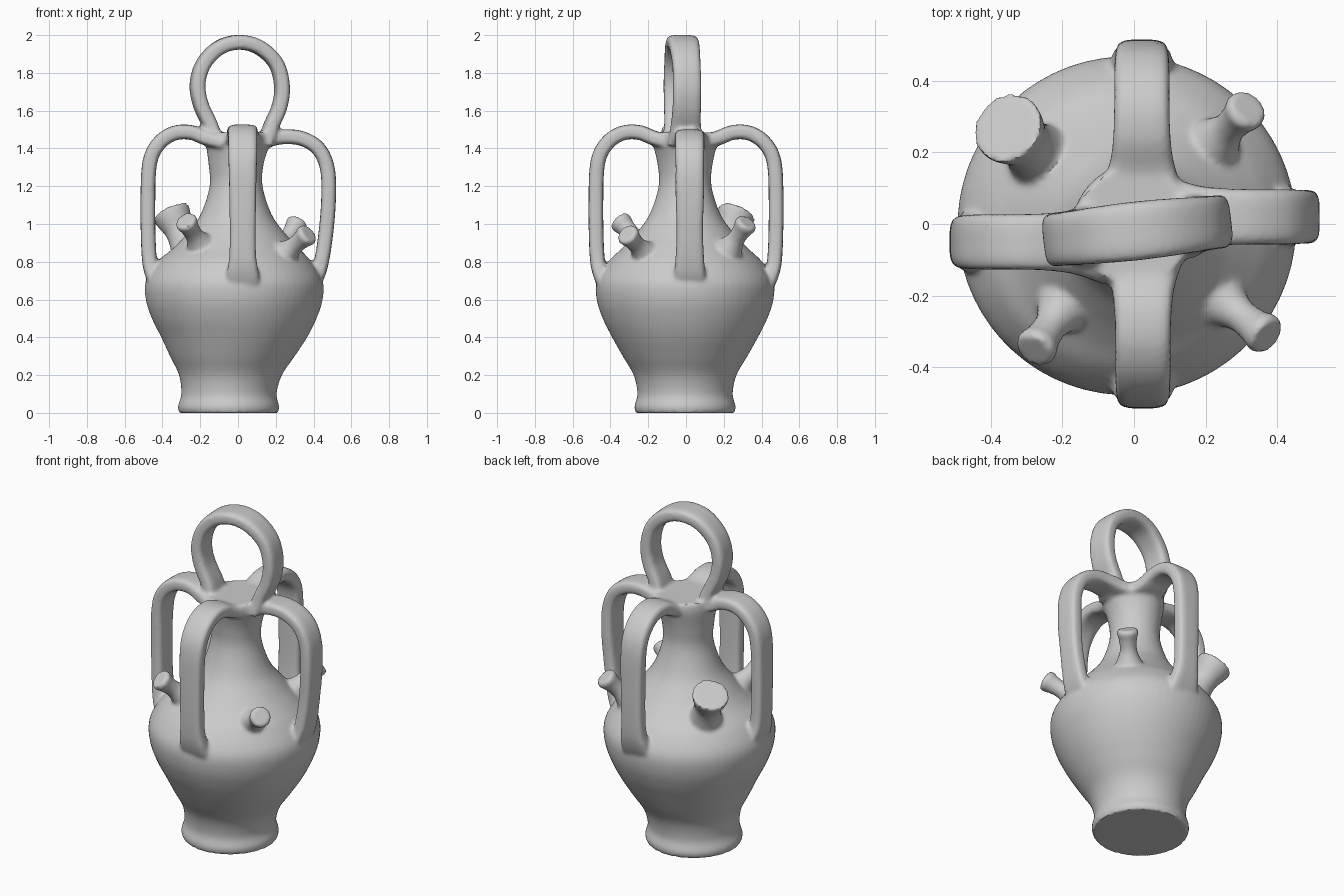
import bpy, bmesh, math
from mathutils import Vector

if "Cube" in bpy.data.objects:
    bpy.data.objects.remove(bpy.data.objects["Cube"])

Z = Vector((0, 0, 1))


def spline(pts, steps=6):
    """Catmull-Rom sampling of points of any dimension."""
    pts = [Vector(p) for p in pts]
    ext = [2 * pts[0] - pts[1]] + pts + [2 * pts[-1] - pts[-2]]
    out = []
    for i in range(1, len(ext) - 2):
        a, b, c, d = ext[i - 1:i + 3]
        for k in range(steps):
            t = k / steps
            out.append(0.5 * (2 * b + (c - a) * t + (2 * a - 5 * b + 4 * c - d) * t * t
                              + (3 * b - a - 3 * c + d) * t ** 3))
    return out + [pts[-1]]


def loft(name, sections, sides, power=1.0):
    """Skin rings given as (centre, u axis, v axis); power < 1 squares the ring."""
    bm = bmesh.new()
    rings = []
    for c, u, v in sections:
        ring = []
        for i in range(sides):
            a = 2 * math.pi * (i + 0.5) / sides
            ca, sa = math.cos(a), math.sin(a)
            ring.append(bm.verts.new(c + u * math.copysign(abs(ca) ** power, ca)
                                     + v * math.copysign(abs(sa) ** power, sa)))
        rings.append(ring)
    for r0, r1 in zip(rings, rings[1:]):
        for i in range(sides):
            j = (i + 1) % sides
            bm.faces.new((r0[i], r0[j], r1[j], r1[i]))
    bm.faces.new(rings[0][::-1])
    bm.faces.new(rings[-1])
    bmesh.ops.recalc_face_normals(bm, faces=bm.faces)
    me = bpy.data.meshes.new(name)
    bm.to_mesh(me)
    bm.free()
    ob = bpy.data.objects.new(name, me)
    bpy.context.collection.objects.link(ob)
    return ob


def strap(name, direction, offset, path, thick=0.078):
    """Flat band following (distance, height, width) in a vertical plane."""
    d = Vector(direction).normalized()
    s = Z.cross(d)
    pts = spline(path)
    secs = []
    for i, p in enumerate(pts):
        a, b = pts[max(i - 1, 0)], pts[min(i + 1, len(pts) - 1)]
        t = (d * (b[0] - a[0]) + Z * (b[1] - a[1])).normalized()
        secs.append((d * p[0] + Z * p[1] + s * offset, s * p[2] / 2, s.cross(t) * thick / 2))
    return loft(name, secs, 20, 0.5)


def spout(name, base, tip, profile):
    """Round spout from (fraction along axis, radius)."""
    base, tip = Vector(base), Vector(tip)
    axis = tip - base
    u = axis.cross(Z).normalized()
    v = axis.normalized().cross(u)
    return loft(name, [(base + axis * p[0], u * p[1], v * p[1]) for p in spline(profile, 4)], 24)


# body: (height, radius, x centre)
profile = [(0, .262, -.05), (.035, .268, -.05), (.1, .252, -.048), (.2, .272, -.04),
           (.3, .33, -.03), (.4, .386, -.02), (.5, .436, -.02), (.6, .468, -.02),
           (.7, .468, -.02), (.8, .408, -.02), (.87, .335, -.01), (.95, .26, -.01),
           (1.05, .188, -.01), (1.2, .14, -.01), (1.32, .146, -.01), (1.43, .17, 0), (1.485, .165, 0)]
parts = [loft("body", [(Vector((p[2], -.005, p[0])), Vector((p[1], 0, 0)), Vector((0, p[1], 0)))
                       for p in spline(profile, 4)], 64)]

# four side handles
tall = [(.08, 1.43, .24), (.17, 1.455, .18), (.25, 1.485, .16), (.34, 1.48, .155), (.42, 1.425, .155),
        (.468, 1.32, .15), (.477, 1.1, .14), (.472, .85, .14), (.455, .74, .17), (.41, .64, .2)]
sloped = [(.08, 1.43, .24), (.17, 1.45, .18), (.25, 1.462, .16), (.34, 1.452, .155), (.425, 1.4, .155),
          (.472, 1.3, .15), (.48, 1.15, .15), (.465, .95, .14), (.432, .76, .16), (.38, .66, .19)]
parts += [strap("left_handle", (-1, 0, 0), .05, tall),
          strap("right_handle", (1, 0, 0), .02, sloped),
          strap("front_handle", (0, -1, 0), .025, tall),
          strap("back_handle", (0, 1, 0), -.022, tall)]

# ring handle on top
parts.append(strap("top_handle", (1, .11, 0), -.02,
                   [(-.12, 1.42, .19), (-.15, 1.52, .16), (-.2, 1.63, .15), (-.218, 1.74, .15),
                    (-.185, 1.85, .15), (-.1, 1.935, .16), (.005, 1.962, .165), (.11, 1.935, .16),
                    (.2, 1.85, .15), (.232, 1.73, .15), (.218, 1.62, .15), (.175, 1.52, .16),
                    (.14, 1.42, .19)]))

# filling spout and three small spouts
parts.append(spout("filling_spout", (-.235, .165, .8), (-.355, .27, 1.06),
                   [(0, .13), (.3, .09), (.6, .075), (.85, .094), (1, .104)]))
small = [(0, .12), (.3, .075), (.55, .048), (.78, .05), (.92, .06), (1, .054)]
for name, base, tip in (("front_left_spout", (-.17, -.19, .84), (-.28, -.355, 1.02)),
                        ("front_right_spout", (.2, -.18, .8), (.375, -.315, .95)),
                        ("back_right_spout", (.19, .19, .81), (.32, .325, 1.01))):
    parts.append(spout(name, base, tip, small))

# fuse the clay parts into one soft surface
bpy.ops.object.select_all(action='DESELECT')
for ob in parts:
    ob.select_set(True)
bpy.context.view_layer.objects.active = parts[0]
bpy.ops.object.join()
jug = bpy.context.object
jug.name = "water_jug"
rm = jug.modifiers.new("fuse", 'REMESH')
rm.mode = 'VOXEL'
rm.voxel_size = 0.011
sm = jug.modifiers.new("soften", 'SMOOTH')
sm.factor = 0.5
sm.iterations = 4
for m in ("fuse", "soften"):
    bpy.ops.object.modifier_apply(modifier=m)
bpy.ops.object.shade_smooth_by_angle(angle=math.radians(40))
